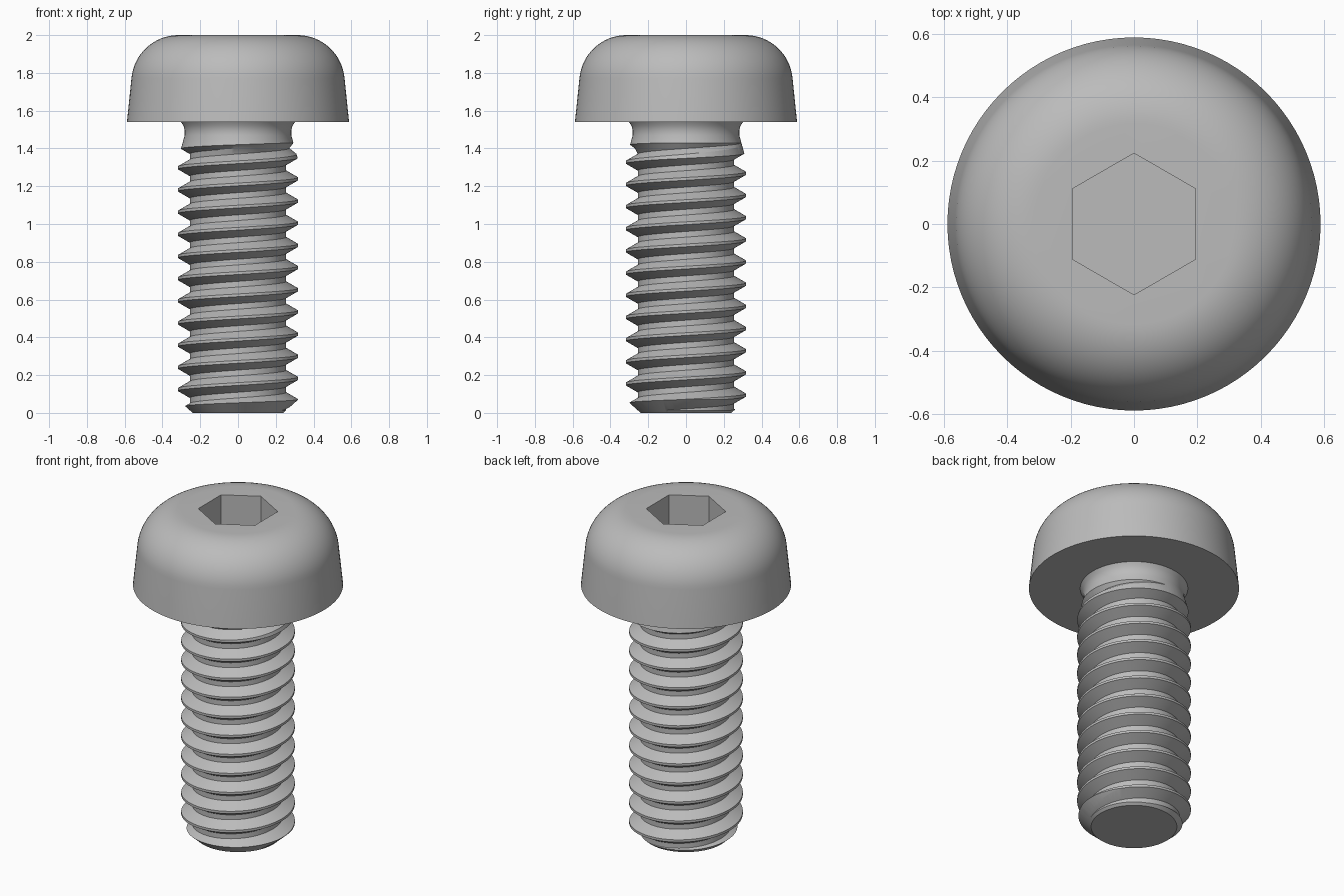
import bpy
import bmesh
from math import sin, cos, pi, radians

SEG = 96
PITCH = 0.1174
CREST, ROOT = 0.318, 0.255

if "Cube" in bpy.data.objects:
    bpy.data.objects.remove(bpy.data.objects["Cube"], do_unlink=True)

steel = bpy.data.materials.new("grey steel")
steel.use_nodes = True
steel.diffuse_color = (0.5, 0.5, 0.5, 1)
steel.node_tree.nodes["Principled BSDF"].inputs["Base Color"].default_value = (0.5, 0.5, 0.5, 1)


def to_object(name, bm):
    bmesh.ops.recalc_face_normals(bm, faces=bm.faces[:])
    mesh = bpy.data.meshes.new(name)
    bm.to_mesh(mesh)
    bm.free()
    mesh.materials.append(steel)
    obj = bpy.data.objects.new(name, mesh)
    bpy.context.collection.objects.link(obj)
    return obj


def lathe(name, profile, seg=SEG, turn=0.0):
    """Closed solid of revolution from (radius, z) points, bottom to top."""
    bm = bmesh.new()
    angles = [turn + 2 * pi * i / seg for i in range(seg)]
    rings = [[bm.verts.new((r * cos(a), r * sin(a), z)) for a in angles] for r, z in profile]
    for low, high in zip(rings, rings[1:]):
        for i in range(seg):
            j = (i + 1) % seg
            bm.faces.new((low[i], low[j], high[j], high[i]))
    bm.faces.new(rings[0][::-1])
    bm.faces.new(rings[-1])
    return to_object(name, bm)


def threaded_rod(name, z_low, z_high):
    """Right-handed helical rod whose groove fades out below the neck."""
    flank = (CREST - ROOT) * 0.577
    half_crest = PITCH / 16
    section = [(-half_crest, CREST), (half_crest, CREST),
               (half_crest + flank, ROOT), (PITCH - half_crest - flank, ROOT)]
    bm = bmesh.new()
    rows = []
    first_turn, turns = -3, 19
    for s in range(turns * SEG + 1):
        a = 2 * pi * s / SEG
        base = 0.065 + PITCH * (first_turn + s / SEG)
        row = []
        for dz, r in section:
            z = base + dz
            fade = min(max((z - 1.38) / 0.08, 0), 1)
            r = max(r, ROOT + (CREST - ROOT) * fade)
            row.append(bm.verts.new((r * cos(a), r * sin(a), z)))
        rows.append(row)
    for s in range(len(rows) - 1):
        here, ahead = rows[s][:], rows[s + 1][:]
        if s + 1 + SEG < len(rows):
            here.append(rows[s + SEG][0])
            ahead.append(rows[s + 1 + SEG][0])
        for k in range(len(here) - 1):
            bm.faces.new((here[k], ahead[k], ahead[k + 1], here[k + 1]))
    # Trim both ends square and cap them
    for z, up in ((z_low, -1), (z_high, 1)):
        bmesh.ops.bisect_plane(bm, geom=bm.verts[:] + bm.edges[:] + bm.faces[:],
                               plane_co=(0, 0, z), plane_no=(0, 0, up), clear_outer=True)
    bmesh.ops.holes_fill(bm, edges=[e for e in bm.edges if e.is_boundary], sides=0)
    return to_object(name, bm)


def carve(obj, cutter, operation):
    mod = obj.modifiers.new("carve", 'BOOLEAN')
    mod.operation = operation
    mod.solver = 'EXACT'
    mod.object = cutter
    bpy.context.view_layer.objects.active = obj
    bpy.ops.object.modifier_apply(modifier=mod.name)
    bpy.data.objects.remove(cutter, do_unlink=True)


def smooth(obj):
    bpy.ops.object.select_all(action='DESELECT')
    obj.select_set(True)
    bpy.context.view_layer.objects.active = obj
    bpy.ops.object.shade_smooth_by_angle(angle=radians(25))


# Domed head with a slightly tapered side and a hexagonal socket
dome = [(0.315 + 0.25 * cos(a), 1.75 + 0.25 * sin(a))
        for a in (radians(5 + 85 * i / 16) for i in range(17))]
head = lathe("button_head", [(0.588, 1.54)] + dome)
carve(head, lathe("socket_cutter", [(0.223, 1.74), (0.223, 2.1)], 6, pi / 2), 'DIFFERENCE')
smooth(head)

# Threaded shank, trimmed to a chamfered tip and a waisted neck
shank = threaded_rod("threaded_shank", -0.05, 1.65)
envelope = lathe("shank_envelope", [(0.24, 0), (0.335, 0.085), (0.335, 1.28), (0.282, 1.47),
                                    (0.282, 1.495), (0.288, 1.52), (0.302, 1.541), (0.302, 1.56)])
carve(shank, envelope, 'INTERSECT')
smooth(shank)
